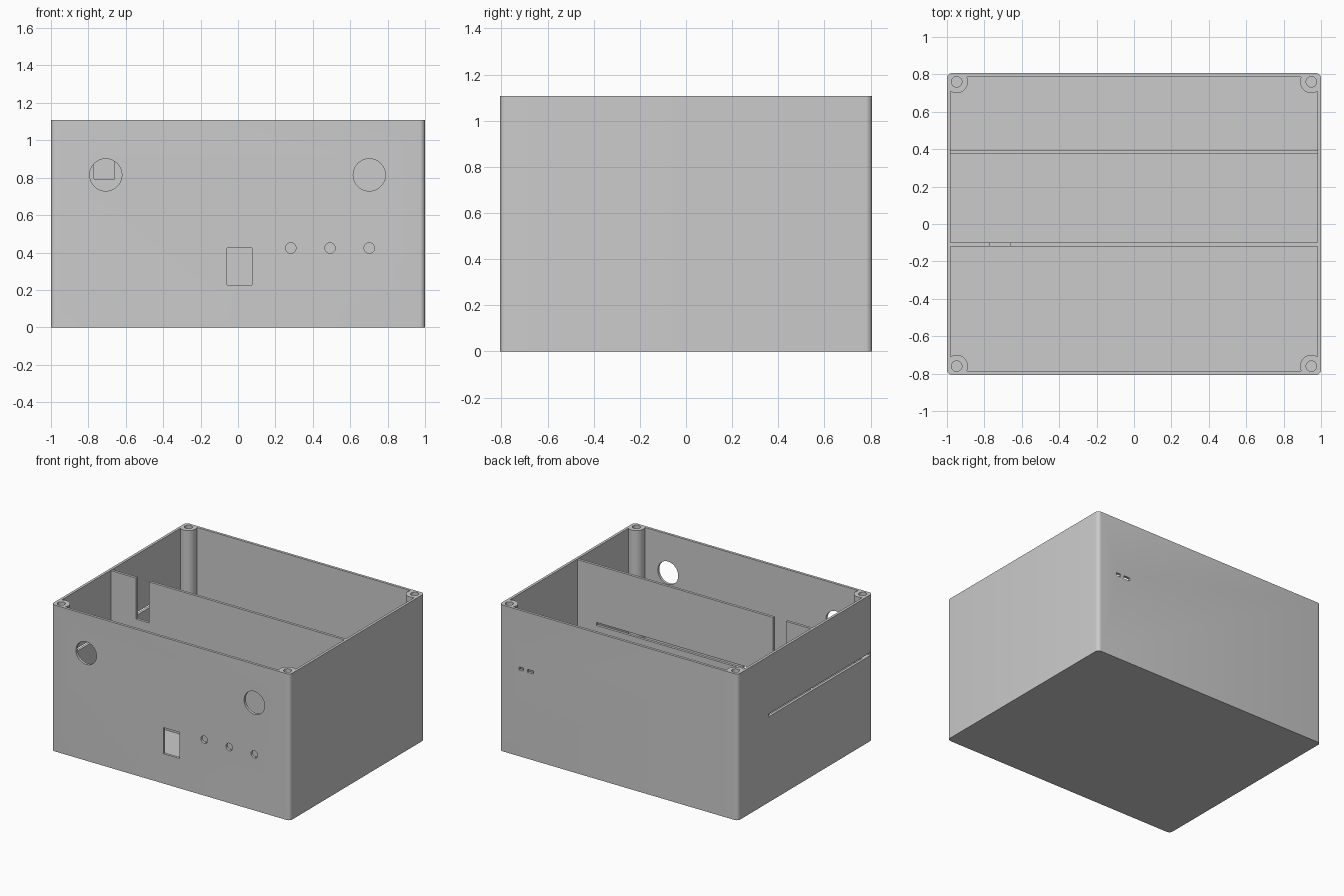
import bpy
import bmesh
import math
from mathutils import Matrix

default = bpy.data.objects.get("Cube")
if default:
    bpy.data.objects.remove(default, do_unlink=True)

# Overall sizes
HX, HY, H = 1.0, 0.807, 1.108
WALL = 0.02
POST_X, POST_Y = 0.948, 0.76

grey = bpy.data.materials.new("plain grey")
grey.use_nodes = True
grey.diffuse_color = (0.6, 0.6, 0.6, 1)
grey.node_tree.nodes["Principled BSDF"].inputs["Base Color"].default_value = (0.6, 0.6, 0.6, 1)


def finish(name, bm):
    mesh = bpy.data.meshes.new(name)
    bm.to_mesh(mesh)
    bm.free()
    mesh.materials.append(grey)
    obj = bpy.data.objects.new(name, mesh)
    bpy.context.collection.objects.link(obj)
    return obj


def box(name, x, y, z, radius=0):
    """Box from (min, max) pairs, with optional rounded vertical edges."""
    bm = bmesh.new()
    bmesh.ops.create_cube(bm, size=1)
    for v in bm.verts:
        for i, (low, high) in enumerate((x, y, z)):
            v.co[i] = high if v.co[i] > 0 else low
    if radius:
        upright = [e for e in bm.edges if abs(e.verts[0].co.z - e.verts[1].co.z) > 0.1]
        bmesh.ops.bevel(bm, geom=upright, offset=radius, segments=6,
                        profile=0.5, affect='EDGES')
    return finish(name, bm)


def cylinder(name, centre, radius, length, along_y=False):
    bm = bmesh.new()
    bmesh.ops.create_cone(bm, cap_ends=True, segments=48, radius1=radius,
                          radius2=radius, depth=length)
    turn = Matrix.Rotation(math.pi / 2, 4, 'X') if along_y else Matrix()
    bm.transform(Matrix.Translation(centre) @ turn)
    return finish(name, bm)


def cut(target, cutters):
    """Subtract the cutters from the target and remove them."""
    bpy.context.view_layer.objects.active = target
    for cutter in cutters:
        cutter.hide_render = True
        mod = target.modifiers.new("cut", 'BOOLEAN')
        mod.operation = 'DIFFERENCE'
        mod.solver = 'EXACT'
        mod.object = cutter
        bpy.ops.object.modifier_apply(modifier=mod.name)
        bpy.data.objects.remove(cutter, do_unlink=True)


def tray_slot():
    # Thin horizontal slot for a board slid in from the side
    return box("tray_slot_cutter", (-1.1, 0.82), (-0.78, 0.44), (0.648, 0.67))


corners = [(sx * POST_X, sy * POST_Y) for sx in (-1, 1) for sy in (-1, 1)]

# Hollow interior, with the corner posts left standing
cavity = box("cavity_cutter", (WALL - HX, HX - WALL), (WALL - HY, HY - WALL), (WALL, H + 0.1))
cut(cavity, [cylinder("post_cutter", (x, y, H / 2), 0.06, 2) for x, y in corners])

# Outer case
case = box("case", (-HX, HX), (-HY, HY), (0, H), radius=0.028)
cutters = [cavity, tray_slot()]

# Screw holes in the posts
cutters += [cylinder("screw_cutter", (x, y, H), 0.028, 0.6) for x, y in corners]

# Front openings: two large ports, three small ones and a switch window
for x, z, r in [(-0.707, 0.815, 0.086), (0.702, 0.815, 0.086),
                (0.282, 0.424, 0.028), (0.492, 0.424, 0.028), (0.702, 0.424, 0.028)]:
    cutters.append(cylinder("port_cutter", (x, -HY, z), r, 0.1, along_y=True))
cutters.append(box("window_cutter", (-0.06, 0.075), (-0.9, -0.75), (0.226, 0.424)))

# Two small slots in the back
for x, half in [(0.815, 0.018), (0.74, 0.025)]:
    cutters.append(box("back_slot_cutter", (x - half, x + half), (0.75, 0.9), (0.654, 0.677)))
cut(case, cutters)

# Inner dividers, seated in the walls
seat = HX - WALL / 2
front_divider = box("front_divider", (-seat, seat), (-0.12, -0.1), (WALL / 2, H - 0.004))
notch = box("notch_cutter", (-0.77, -0.66), (-0.2, 0), (0.793, H + 0.1))
cut(front_divider, [notch, tray_slot()])
back_divider = box("back_divider", (-seat, seat), (0.375, 0.392), (WALL / 2, 0.648))

# Smooth the round surfaces, keep the edges crisp
bpy.ops.object.select_all(action='DESELECT')
for obj in (case, front_divider, back_divider):
    obj.select_set(True)
bpy.context.view_layer.objects.active = case
bpy.ops.object.shade_smooth_by_angle(angle=math.radians(30))
